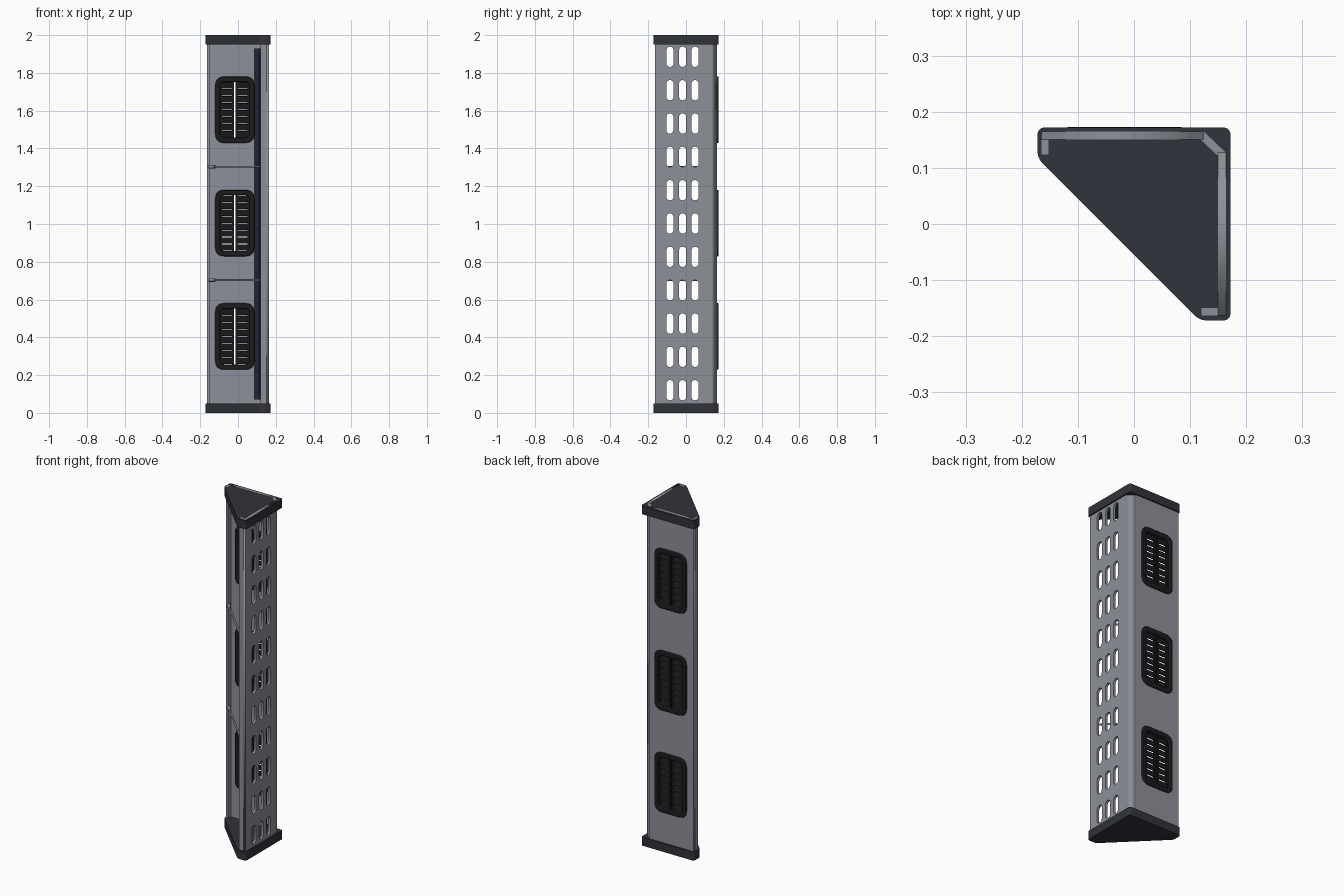
import bpy
from math import sin, cos, pi, radians
from mathutils import Matrix, Vector

if "Cube" in bpy.data.objects:
    bpy.data.objects.remove(bpy.data.objects["Cube"])

RIGHT = Matrix(((0, 0, 1), (1, 0, 0), (0, 1, 0))).to_4x4()   # sketch plane = y,z
BACK = Matrix(((1, 0, 0), (0, 0, -1), (0, 1, 0))).to_4x4()   # sketch plane = x,z
FLAT = Matrix.Identity(4)


def material(name, rgb):
    m = bpy.data.materials.new(name)
    m.diffuse_color = (*rgb, 1)
    m.use_nodes = True
    m.node_tree.nodes["Principled BSDF"].inputs["Base Color"].default_value = m.diffuse_color
    return m


STEEL = material("steel", (0.27, 0.28, 0.32))
CAP = material("cap_plastic", (0.03, 0.033, 0.043))
BLACK = material("vent_plastic", (0.012, 0.012, 0.014))
NAVY = material("strip_navy", (0.018, 0.02, 0.05))


def fillet(pts, r, n=5):
    """Round every corner of a polygon with a quadratic arc."""
    out = []
    for i, p in enumerate(pts):
        p = Vector(p)
        a = p + (Vector(pts[i - 1]) - p).normalized() * r
        b = p + (Vector(pts[(i + 1) % len(pts)]) - p).normalized() * r
        for k in range(n + 1):
            t = k / n
            out.append(a * (1 - t) ** 2 + p * 2 * t * (1 - t) + b * t * t)
    return out


def rect(cx, cy, w, h):
    w, h = w / 2, h / 2
    return [(cx - w, cy - h), (cx + w, cy - h), (cx + w, cy + h), (cx - w, cy + h)]


def capsule(cx, cy, w, h, n=6):
    r, s = w / 2, h / 2 - w / 2
    top = [(cx + r * cos(pi * k / n), cy + s + r * sin(pi * k / n)) for k in range(n + 1)]
    return top + [(2 * cx - x, 2 * cy - y) for x, y in top]


def panel(name, loops, thick, mat, basis=FLAT, loc=(0, 0, 0), bevel=0):
    """Outline plus hole loops, extruded to a solid plate centred on loc."""
    cu = bpy.data.curves.new(name, 'CURVE')
    cu.dimensions, cu.fill_mode = '2D', 'BOTH'
    cu.extrude = thick / 2 - bevel
    cu.bevel_depth, cu.offset = bevel, -bevel
    cu.bevel_resolution = 1
    for loop in loops:
        sp = cu.splines.new('POLY')
        sp.points.add(len(loop) - 1)
        for q, p in zip(sp.points, loop):
            q.co = (p[0], p[1], 0, 1)
        sp.use_cyclic_u = True
    tmp = bpy.data.objects.new(name, cu)
    bpy.context.collection.objects.link(tmp)
    dg = bpy.context.evaluated_depsgraph_get()
    me = bpy.data.meshes.new_from_object(tmp.evaluated_get(dg))
    bpy.data.objects.remove(tmp)
    bpy.data.curves.remove(cu)
    me.materials.clear()
    me.materials.append(mat)
    ob = bpy.data.objects.new(name, me)
    ob.matrix_world = Matrix.Translation(loc) @ basis
    bpy.context.collection.objects.link(ob)
    return ob


def box(name, size, loc, mat, rot=(0, 0, 0)):
    bpy.ops.mesh.primitive_cube_add(size=1, location=loc, rotation=rot)
    ob = bpy.context.object
    ob.name, ob.scale = name, size
    ob.data.materials.append(mat)
    return ob


def rod(name, a, b, r, mat):
    a, b = Vector(a), Vector(b)
    bpy.ops.mesh.primitive_cylinder_add(vertices=16, radius=r, depth=(b - a).length, location=(a + b) / 2)
    ob = bpy.context.object
    ob.name = name
    ob.rotation_euler = (b - a).to_track_quat('Z', 'Y').to_euler()
    ob.data.materials.append(mat)
    bpy.ops.object.shade_smooth_by_angle()


# end caps
outline = [(-.172, .172), (.172, .172), (.172, -.172), (.117, -.172), (-.172, .117)]
for name, z in (("bottom_cap", .025), ("top_cap", 1.975)):
    panel(name, [fillet(outline, .014)], .05, CAP, loc=(0, 0, z))

# sheet column: slotted right wall, vented back wall, chamfer and return flanges
LOW, HIGH = .004, 2.0006
MID, TALL = (LOW + HIGH) / 2, HIGH - LOW
VENT_X, VENT_Z = -.017, (.405, 1.005, 1.605)
slots = [capsule(y, .12 + .1765 * i, .038, .108) for i in range(11) for y in (-.085, -.018, .048)]
panel("slotted_right_wall", [rect(-.018, MID, .29, TALL)] + slots, .014, STEEL, RIGHT, (.157, 0, 0))
holes = [fillet(rect(VENT_X, z, .175, .32), .035) for z in VENT_Z]
panel("back_wall", [rect(-.0205, MID, .289, TALL)] + holes, .014, STEEL, BACK, (0, .158, 0))
panel("corner_chamfer", [[(.124, .165), (.118, .151), (.150, .121), (.164, .127)]], TALL, STEEL, loc=(0, 0, MID))
box("left_flange", (.013, .028, TALL), (-.1585, .138, MID), STEEL)
box("front_flange", (.030, .013, TALL), (.135, -.1565, MID), STEEL)

# louvred vents
for z in VENT_Z:
    panel("vent_frame", [fillet(rect(VENT_X, z, .208, .352), .05), fillet(rect(VENT_X, z, .156, .296), .025)],
          .032, BLACK, BACK, (0, .157, 0), .004)
    for s in (-1, 1):
        box("vent_bar", (.010, .016, .296), (VENT_X + s * .009, .158, z), BLACK)
        box("vent_side_bar", (.012, .016, .29), (VENT_X + s * .074, .158, z), BLACK)
        for i in range(8):
            box("vent_slat", (.064, .006, .0335), (VENT_X + s * .043, .158, z + (i - 3.5) * .037),
                BLACK, (radians(14), 0, 0))

# inner strip along the corner with end clips
box("inner_strip", (.034, .008, 1.86), (.103, .112, 1.0), NAVY, (0, 0, radians(-45)))
for z in (.08, 1.92):
    box("strip_clip", (.036, .014, .02), (.103, .112, z), CAP, (0, 0, radians(-45)))
    box("strip_bracket", (.012, .044, .016), (.118, .127, z), CAP, (0, 0, radians(-45)))

# diagonal braces between the flanges
for z in (.703, 1.303):
    rod("brace_rod", (-.152, .130, z), (.122, -.150, z), .005, STEEL)
    rod("brace_end", (-.152, .130, z), (-.122, .099, z), .009, STEEL)
